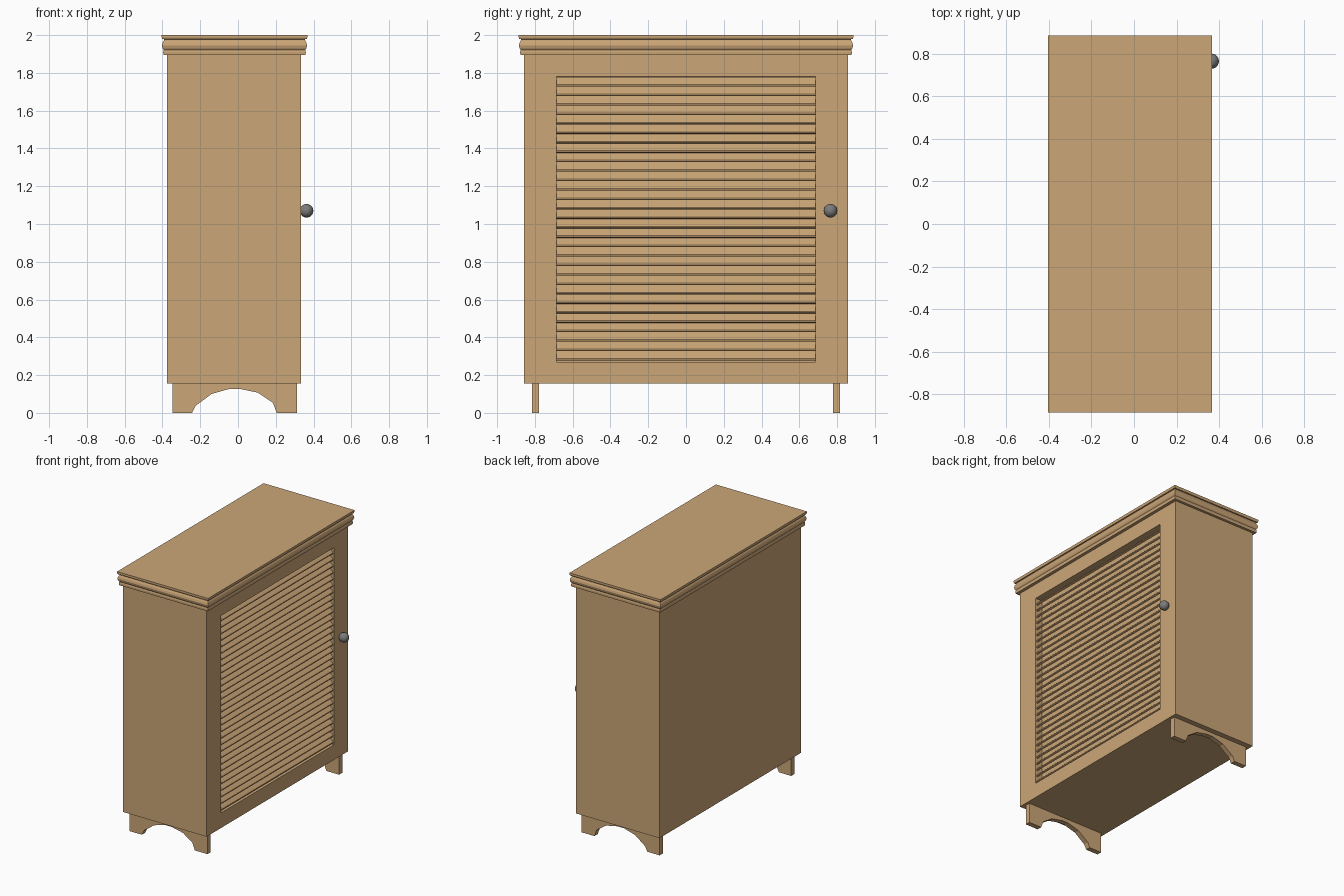
import bpy, bmesh, math
from mathutils import Vector

if "Cube" in bpy.data.objects:
    bpy.data.objects.remove(bpy.data.objects["Cube"])


def material(name, rgb):
    m = bpy.data.materials.new(name)
    m.diffuse_color = (*rgb, 1)
    m.use_nodes = True
    m.node_tree.nodes["Principled BSDF"].inputs["Base Color"].default_value = m.diffuse_color
    return m


WOOD = material("tan_wood", (0.60, 0.38, 0.185))
METAL = material("grey_metal", (0.20, 0.20, 0.20))


def finish(name, bm, mat):
    bmesh.ops.recalc_face_normals(bm, faces=bm.faces)
    me = bpy.data.meshes.new(name)
    bm.to_mesh(me)
    bm.free()
    me.materials.append(mat)
    ob = bpy.data.objects.new(name, me)
    bpy.context.collection.objects.link(ob)
    return ob


def prism(name, outline, y0, y1, mat):
    """Extrude an x-z outline along y."""
    bm = bmesh.new()
    f = bm.faces.new([bm.verts.new((x, y0, z)) for x, z in outline])
    r = bmesh.ops.extrude_face_region(bm, geom=[f])
    vs = [v for v in r["geom"] if isinstance(v, bmesh.types.BMVert)]
    bmesh.ops.translate(bm, verts=vs, vec=(0, y1 - y0, 0))
    return finish(name, bm, mat)


# Cabinet body with a recessed opening in the +x door face
X0, X1, HY, Z0, Z1 = -0.376, 0.334, 0.857, 0.155, 1.895
bm = bmesh.new()
bmesh.ops.create_cube(bm, size=1)
for v in bm.verts:
    v.co = Vector((X1 if v.co.x > 0 else X0, HY if v.co.y > 0 else -HY,
                   Z1 if v.co.z > 0 else Z0))
bm.normal_update()
door = max(bm.faces, key=lambda f: f.normal.x)
bmesh.ops.inset_region(bm, faces=[door], thickness=0.1)
for v in door.verts:
    v.co = Vector((X1, math.copysign(0.685, v.co.y), 1.78 if v.co.z > 1 else 0.27))
bmesh.ops.inset_region(bm, faces=[door], thickness=0.0, depth=0.0)
for v in door.verts:
    v.co.x = X1 - 0.06
finish("cabinet_body", bm, WOOD)

# Louvre slats, outer edge lower than the inner edge
for i in range(30):
    z = 0.277 + 0.05 * i
    section = [(0.318, z), (0.326, z + 0.004), (0.326, z + 0.011), (0.320, z + 0.018),
               (0.284, z + 0.052), (0.276, z + 0.044)]
    if i == 29:
        section = [(x, min(h, 1.779)) for x, h in section]
    prism(f"louvre_slat_{i + 1:02d}", section, -0.686, 0.686, WOOD)

# Crown moulding: a stepped, bulging profile swept round the top (height, inset)
profile = [(1.895, 0.009), (1.910, 0.008), (1.922, 0.011), (1.930, 0.005),
           (1.945, 0.001), (1.960, 0.005), (1.972, 0.012), (1.978, 0.012),
           (1.979, 0.003), (1.988, 0.0), (2.0, 0.0)]
bm = bmesh.new()
rings = []
for z, d in profile:
    a, b, h = -0.404 + d, 0.367 - d, 0.886 - d
    rings.append([bm.verts.new((x, y, z)) for x, y in ((a, -h), (b, -h), (b, h), (a, h))])
for lo, hi in zip(rings, rings[1:]):
    for k in range(4):
        bm.faces.new((lo[k], lo[(k + 1) % 4], hi[(k + 1) % 4], hi[k]))
bm.faces.new(rings[0])
bm.faces.new(rings[-1])
finish("crown_top", bm, WOOD)

# Arched leg panels at both ends
arch = [(-0.348, 0.16), (-0.348, 0), (-0.243, 0), (-0.225, 0.037), (-0.14, 0.10),
        (-0.045, 0.127), (0.01, 0.127), (0.105, 0.107), (0.185, 0.053), (0.205, 0),
        (0.313, 0), (0.313, 0.16)]
for side, s in (("front", -1), ("back", 1)):
    prism(f"{side}_leg_panel", arch, s * 0.777, s * 0.816, WOOD)

# Door knob
bpy.ops.mesh.primitive_uv_sphere_add(segments=20, ring_count=12, radius=0.036,
                                     location=(0.363, 0.765, 1.07))
knob = bpy.context.object
knob.name = "door_knob"
knob.data.materials.append(METAL)
bpy.ops.object.shade_smooth_by_angle()
